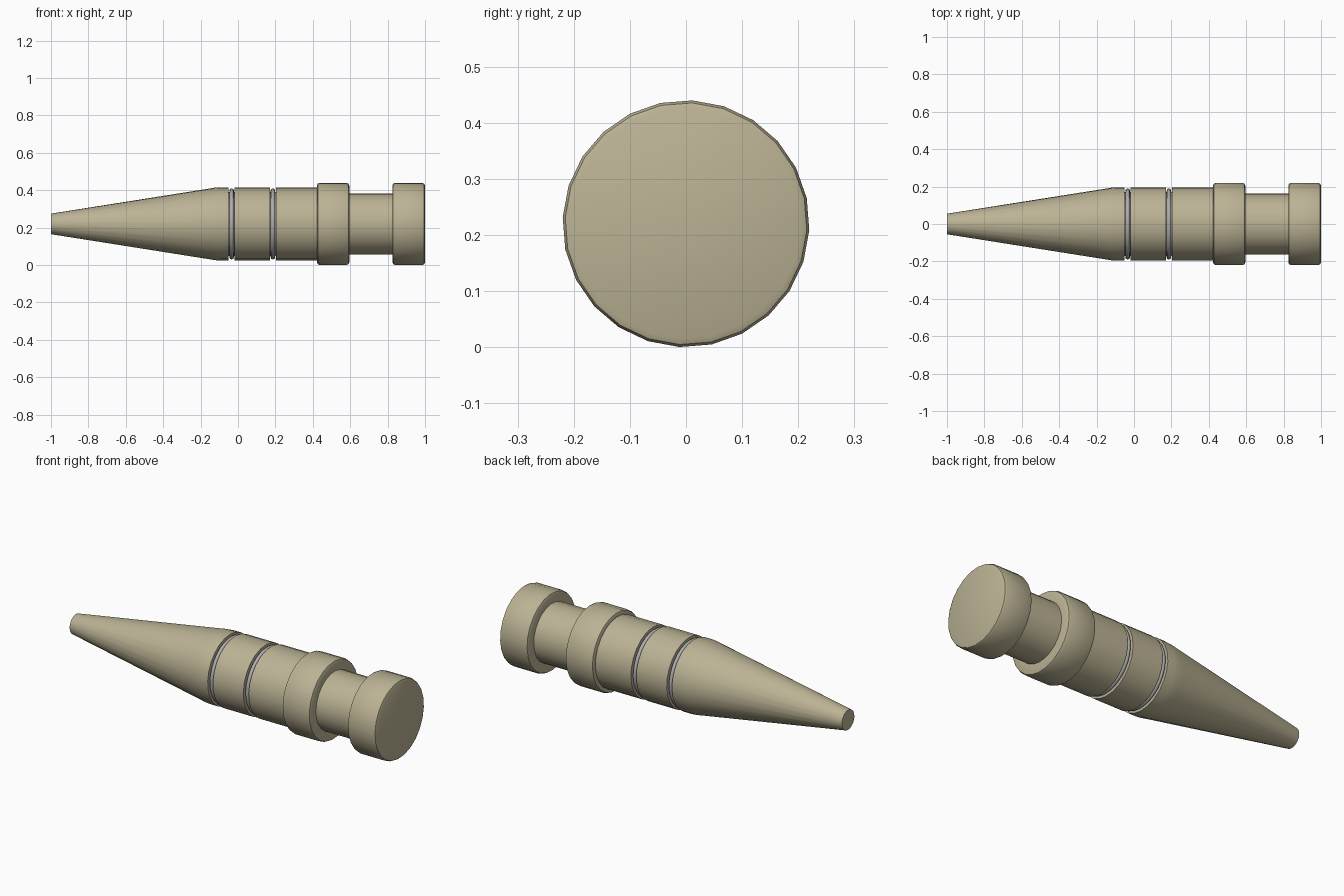
import bpy, bmesh, math

if "Cube" in bpy.data.objects:
    bpy.data.objects.remove(bpy.data.objects["Cube"])

AXIS_Z = 0.22
SIDES = 24
TURN = math.radians(87.0)      # rotation of the facets about the long axis

tan = bpy.data.materials.new("tan")
tan.diffuse_color = (0.50, 0.45, 0.30, 1)
tan.use_nodes = True
tan.node_tree.nodes["Principled BSDF"].inputs["Base Color"].default_value = tan.diffuse_color
metal = bpy.data.materials.new("grey_metal")
metal.diffuse_color = (0.42, 0.42, 0.44, 1)
metal.use_nodes = True
metal.node_tree.nodes["Principled BSDF"].inputs["Base Color"].default_value = metal.diffuse_color


def lathe(name, profile, material, sides=SIDES, closed=False, angle=30):
    """Revolve (x, radius) points about the long axis."""
    bm = bmesh.new()
    rings = []
    for x, r in profile:
        ring = []
        for i in range(sides):
            a = TURN + 2 * math.pi * i / sides
            ring.append(bm.verts.new((x, r * math.cos(a), AXIS_Z + r * math.sin(a))))
        rings.append(ring)
    pairs = list(zip(rings, rings[1:]))
    if closed:
        pairs.append((rings[-1], rings[0]))
    else:
        bm.faces.new(rings[0])
        bm.faces.new(rings[-1])
    for a, b in pairs:
        for i in range(sides):
            j = (i + 1) % sides
            bm.faces.new((a[i], a[j], b[j], b[i]))
    bmesh.ops.recalc_face_normals(bm, faces=bm.faces)
    mesh = bpy.data.meshes.new(name)
    bm.to_mesh(mesh)
    bm.free()
    mesh.materials.append(material)
    obj = bpy.data.objects.new(name, mesh)
    bpy.context.collection.objects.link(obj)
    bpy.ops.object.select_all(action='DESELECT')
    obj.select_set(True)
    bpy.context.view_layer.objects.active = obj
    bpy.ops.object.shade_smooth_by_angle(angle=math.radians(angle))
    return obj


def collar(x0, x1, r, b=0.015):
    """Profile of a raised band with rounded edges."""
    c = b * 0.3
    return [(x0, r - b), (x0 + c, r - c), (x0 + b, r),
            (x1 - b, r), (x1 - c, r - c), (x1, r - b)]


BODY, GROOVE, NECK, FLANGE = 0.196, 0.172, 0.163, 0.22
grooves = [(-0.05, -0.018), (0.17, 0.203)]

# Tapered nose, grooved barrel, collar, neck and head in one turned piece
profile = [(-1.0, 0.055), (-0.16, 0.188), (-0.125, 0.194), (-0.095, BODY)]
for x0, x1 in grooves:
    profile += [(x0, BODY), (x0, GROOVE), (x1, GROOVE), (x1, BODY)]
profile += [(0.422, BODY)] + collar(0.422, 0.595, FLANGE)
profile += [(0.595, NECK), (0.825, NECK)] + collar(0.825, 1.0, FLANGE)
lathe("turned_body", profile, tan, angle=40)

# Grey retaining rings seated in the grooves
for n, (x0, x1) in enumerate(grooves):
    cx = (x0 + x1) / 2
    section = [(cx + 0.0125 * math.cos(k * math.pi / 4),
                0.178 + 0.0125 * math.sin(k * math.pi / 4)) for k in range(8)]
    lathe(f"seal_ring_{n + 1}", section, metal, sides=32, closed=True, angle=60)
